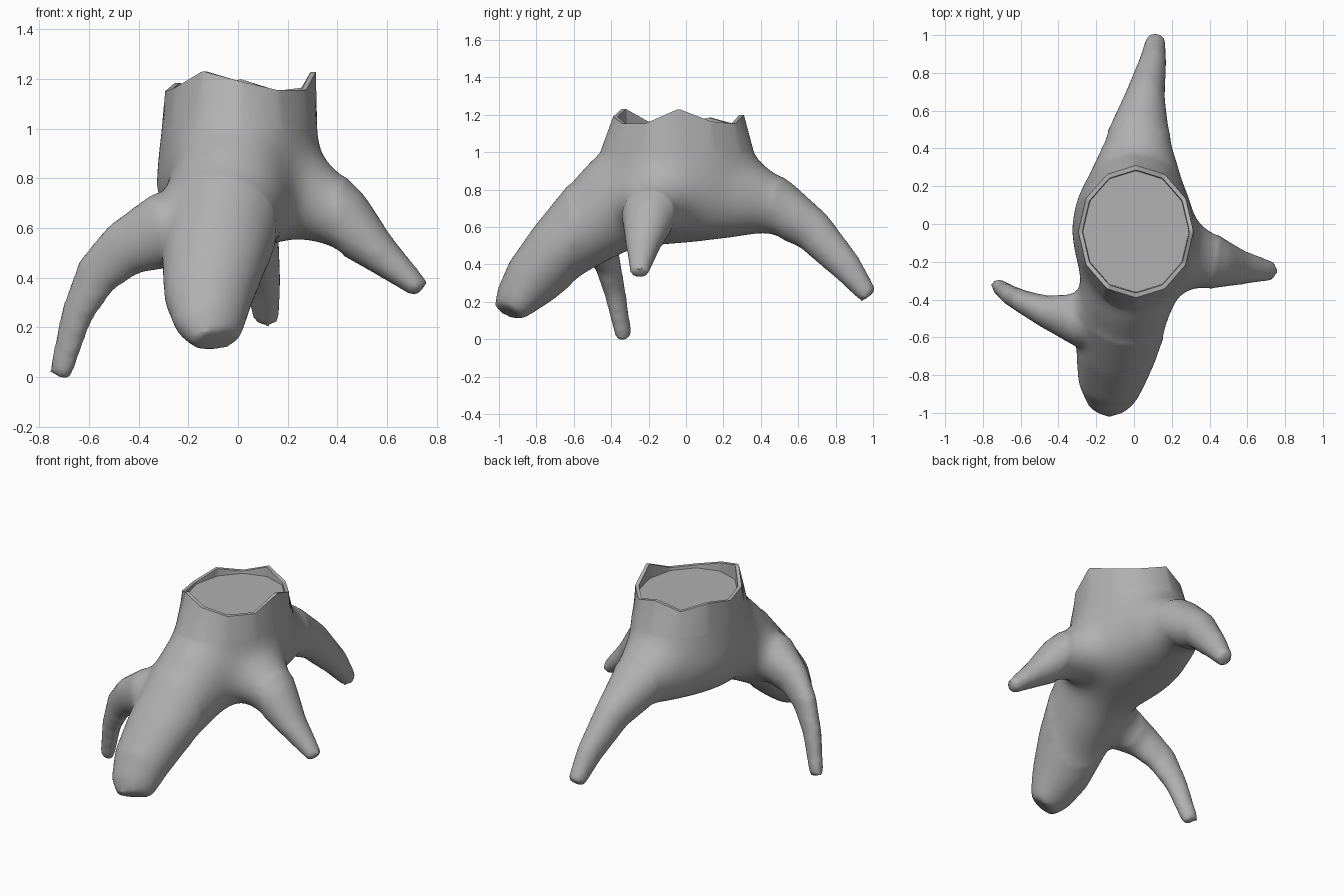
import bpy, bmesh, math
from mathutils import Vector

if "Cube" in bpy.data.objects:
    bpy.data.objects.remove(bpy.data.objects["Cube"])

SEG = 24
bm = bmesh.new()


def loft(rings):
    """Skin a list of vertex rings and close both ends."""
    for a, b in zip(rings, rings[1:]):
        for i in range(SEG):
            j = (i + 1) % SEG
            bm.faces.new((a[i], a[j], b[j], b[i]))
    bm.faces.new(rings[0][::-1])
    bm.faces.new(rings[-1])


def ring(c, u, v):
    return [bm.verts.new(c + u * math.cos(2 * math.pi * i / SEG) + v * math.sin(2 * math.pi * i / SEG))
            for i in range(SEG)]


def root(points):
    """Tapered limb: each point is x, y, z, half width, half thickness."""
    pos = [Vector(p[:3]) for p in points]
    rings = []
    for k, p in enumerate(points):
        t = (pos[min(k + 1, len(pos) - 1)] - pos[max(k - 1, 0)]).normalized()
        side = Vector((0, 0, 1)).cross(t).normalized()
        up = t.cross(side)
        rings.append(ring(pos[k], side * p[3], up * p[4]))
    loft(rings)


# Trunk: x, y, z, radius x, radius y
loft([ring(Vector(p[:3]), Vector((p[3], 0, 0)), Vector((0, p[4], 0))) for p in (
    (-.01, -.02, .54, .17, .28), (-.01, -.02, .62, .27, .37), (-.01, -.03, .75, .335, .41),
    (0, -.035, .88, .328, .42), (.005, -.04, 1.0, .318, .405), (.01, -.04, 1.2, .31, .36))])
# Belly under the trunk, joining front and back roots
root([(-.04, -.42, .65, .21, .17), (-.02, -.05, .675, .29, .17), (.01, .36, .72, .215, .17)])
# Front root
root([(0, -.12, .85, .27, .28), (-.03, -.36, .745, .26, .275), (-.095, -.68, .475, .215, .185),
      (-.12, -.83, .31, .178, .155), (-.11, -.91, .21, .145, .115), (-.085, -.95, .145, .105, .075)])
# Back root
root([(0, .10, .79, .29, .22), (.02, .34, .765, .225, .205), (.03, .50, .70, .158, .15),
      (.06, .68, .58, .105, .115), (.10, .86, .385, .073, .085), (.115, .98, .23, .053, .052)])
# Right root
root([(.10, -.13, .76, .25, .20), (.29, -.17, .72, .20, .178), (.43, -.205, .63, .14, .13),
      (.56, -.23, .505, .095, .085), (.74, -.25, .35, .05, .042)])
# Left root, forking off the front root
root([(-.14, -.48, .62, .19, .17), (-.30, -.505, .59, .145, .155), (-.46, -.465, .515, .088, .115),
      (-.57, -.42, .41, .065, .095), (-.65, -.38, .25, .055, .068), (-.718, -.33, .002, .042, .05)])

bmesh.ops.recalc_face_normals(bm, faces=bm.faces)
mesh = bpy.data.meshes.new("stump")
bm.to_mesh(mesh)
bm.free()
stump = bpy.data.objects.new("tree_stump", mesh)
bpy.context.collection.objects.link(stump)

# Fuse the limbs into one soft body
m = stump.modifiers.new("fuse", 'REMESH')
m.mode = 'VOXEL'
m.voxel_size = .02
m = stump.modifiers.new("soften", 'SMOOTH')
m.factor = .5
m.iterations = 10
dg = bpy.context.evaluated_depsgraph_get()
fused = bpy.data.meshes.new_from_object(stump.evaluated_get(dg))
stump.modifiers.clear()
stump.data = fused

# Extra blending where roots meet the trunk
bm = bmesh.new()
bm.from_mesh(fused)
core = [v for v in bm.verts if math.hypot(v.co.x * 1.3, v.co.y + .06) < .58 and v.co.z < 1.12]
for _ in range(70):
    bmesh.ops.smooth_vert(bm, verts=core, factor=.5, use_axis_x=True, use_axis_y=True, use_axis_z=True)

# Cut the trunk flat, then raise a jagged bark rim round a recessed wood face
bmesh.ops.bisect_plane(bm, geom=bm.verts[:] + bm.edges[:] + bm.faces[:], plane_co=(0, 0, 1.0),
                       plane_no=(0, 0, 1), clear_outer=True)
HEIGHTS = [1.232, 1.165, 1.152, 1.20, 1.15, 1.185, 1.15, 1.165, 1.232, 1.19, 1.155, 1.155]


def rim_point(v, scale, z=None):
    """Place a vertex on the twelve-sided rim by its angle."""
    a = math.atan2((v.co.y + .04) / .345, (v.co.x - .01) / .30) % (2 * math.pi)
    k, f = divmod(a / (math.pi / 6), 1)
    k = int(k) % 12
    p, q = (Vector((math.cos(n * math.pi / 6), math.sin(n * math.pi / 6))) for n in (k, k + 1))
    d = p.lerp(q, f) * scale
    h = HEIGHTS[k] * (1 - f) + HEIGHTS[(k + 1) % 12] * f
    v.co = Vector((.01 + .305 * d.x, -.04 + .35 * d.y, h if z is None else z))


edges = [e for e in bm.edges if e.is_boundary]
for scale, z in ((1, None), (.93, None), (.92, 1.138)):
    new = bmesh.ops.extrude_edge_only(bm, edges=edges)["geom"]
    for v in (g for g in new if isinstance(g, bmesh.types.BMVert)):
        rim_point(v, scale, z)
    edges = [g for g in new if isinstance(g, bmesh.types.BMEdge) and g.is_boundary]
bmesh.ops.contextual_create(bm, geom=edges)
bmesh.ops.recalc_face_normals(bm, faces=bm.faces)
bm.to_mesh(fused)
bm.free()

# Darker grey bark
bark = bpy.data.materials.new("bark")
bark.diffuse_color = (.44, .44, .44, 1)
bark.use_nodes = True
bark.node_tree.nodes["Principled BSDF"].inputs["Base Color"].default_value = bark.diffuse_color
fused.materials.clear()
fused.materials.append(bark)

bpy.context.view_layer.objects.active = stump
stump.select_set(True)
bpy.ops.object.shade_smooth_by_angle(angle=math.radians(40))
